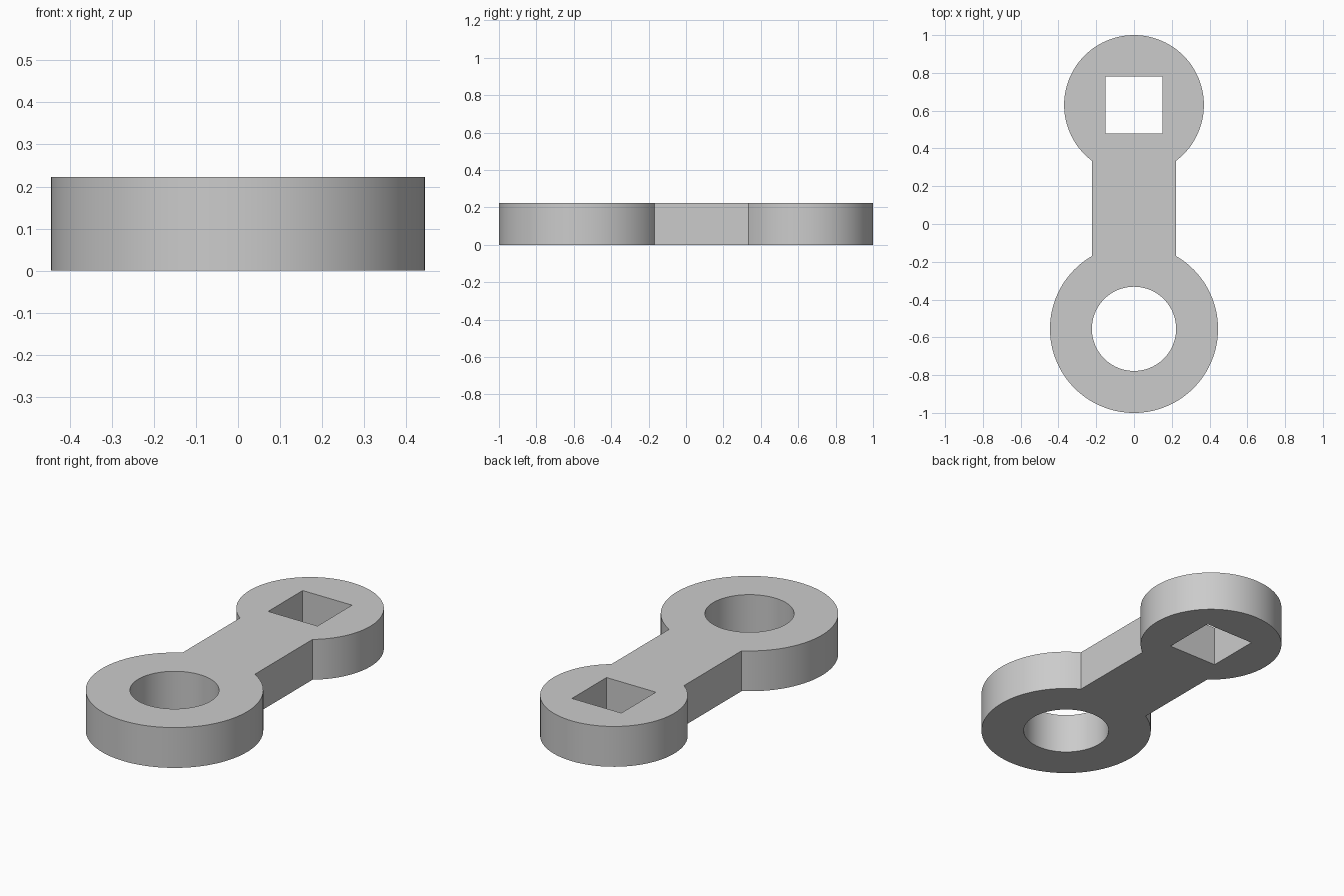
import bpy
import bmesh
from math import acos, cos, sin, pi, radians

cube = bpy.data.objects.get("Cube")
if cube:
    bpy.data.objects.remove(cube, do_unlink=True)

THICKNESS = 0.223
ARM_HALF = 0.222
SMALL_Y, SMALL_R = 0.63, 0.37
LARGE_Y, LARGE_R = -0.555, 0.445
BORE_R = 0.223
SOCKET_HALF = 0.151


def arc(cy, r, start, end, steps):
    """Points along an arc centred on x = 0."""
    angles = [start + (end - start) * i / steps for i in range(steps + 1)]
    return [(r * cos(a), cy + r * sin(a)) for a in angles]


def add_loop(bm, points):
    verts = [bm.verts.new((x, y, 0)) for x, y in points]
    for a, b in zip(verts, verts[1:] + verts[:1]):
        bm.edges.new((a, b))


# Outline: both round ends, joined by the straight sides of the arm
small = acos(ARM_HALF / SMALL_R)
large = acos(ARM_HALF / LARGE_R)
outline = arc(SMALL_Y, SMALL_R, -small, pi + small, 96)
outline += arc(LARGE_Y, LARGE_R, pi - large, 2 * pi + large, 96)

# Round bore and square socket
bore = arc(LARGE_Y, BORE_R, 0, 2 * pi, 96)[:-1]
h = SOCKET_HALF
socket = [(x, SMALL_Y + y) for x, y in ((-h, -h), (h, -h), (h, h), (-h, h))]

# Fill the flat profile and extrude it to full thickness
bm = bmesh.new()
for points in (outline, bore, socket):
    add_loop(bm, points)
bmesh.ops.triangle_fill(bm, edges=bm.edges[:], use_beauty=True, normal=(0, 0, 1))
top = bmesh.ops.extrude_face_region(bm, geom=bm.faces[:], use_keep_orig=True)["geom"]
top_verts = [g for g in top if isinstance(g, bmesh.types.BMVert)]
bmesh.ops.translate(bm, verts=top_verts, vec=(0, 0, THICKNESS))
bmesh.ops.recalc_face_normals(bm, faces=bm.faces[:])

mesh = bpy.data.meshes.new("link_arm")
bm.to_mesh(mesh)
bm.free()
link = bpy.data.objects.new("link_arm", mesh)
bpy.context.collection.objects.link(link)

# Plain grey material
grey = bpy.data.materials.new("light_grey")
grey.use_nodes = True
colour = (0.6, 0.6, 0.6, 1)
grey.diffuse_color = colour
grey.node_tree.nodes["Principled BSDF"].inputs["Base Color"].default_value = colour
mesh.materials.append(grey)

# Smooth curved walls, sharp rims
bpy.ops.object.select_all(action="DESELECT")
link.select_set(True)
bpy.context.view_layer.objects.active = link
bpy.ops.object.shade_smooth_by_angle(angle=radians(30))
